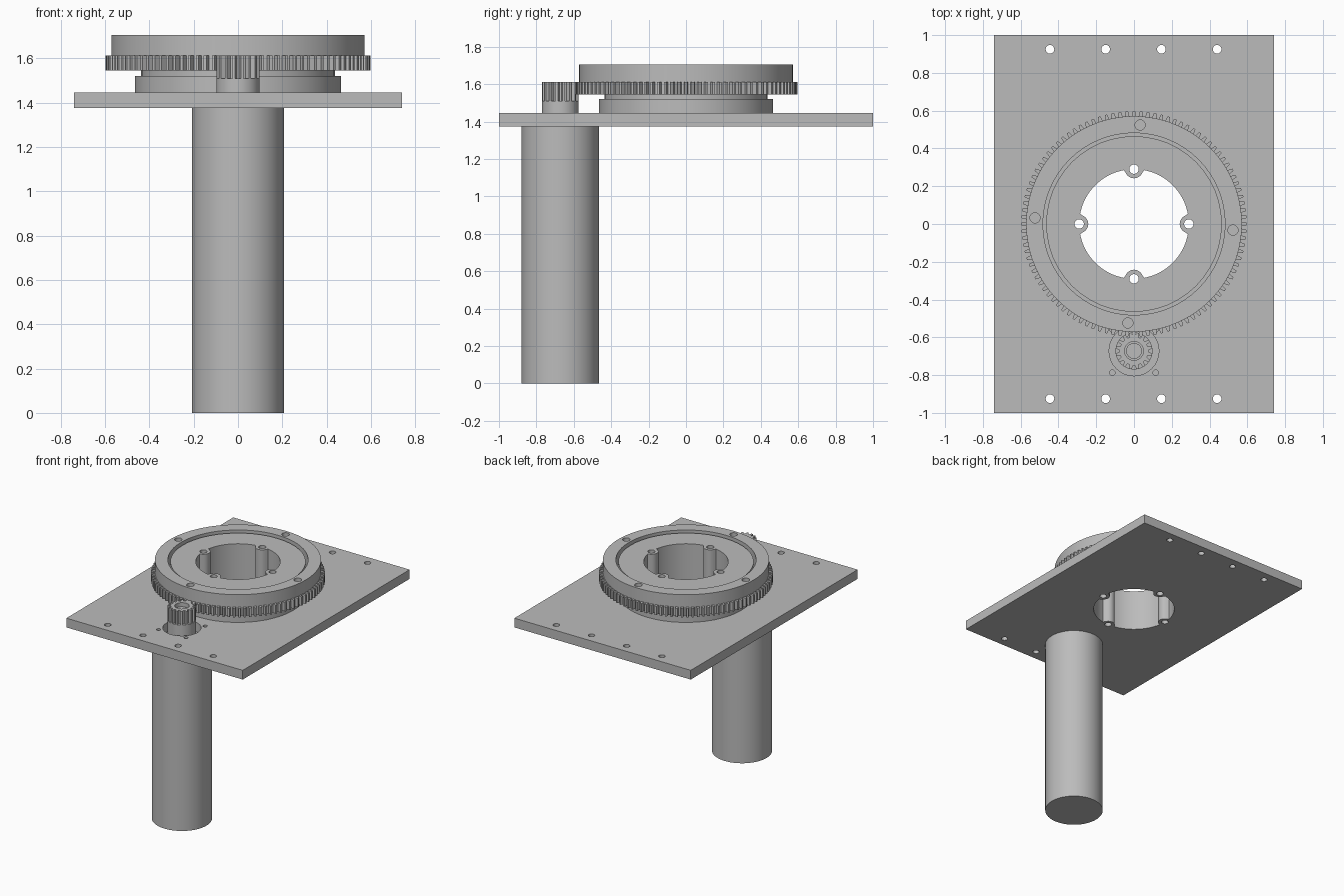
import bpy
import bmesh
from math import cos, sin, pi, sqrt, radians

if "Cube" in bpy.data.objects:
    bpy.data.objects.remove(bpy.data.objects["Cube"])

GREY = (0.5, 0.5, 0.5, 1)
steel = bpy.data.materials.new("plain grey metal")
steel.use_nodes = True
steel.diffuse_color = GREY
steel.node_tree.nodes["Principled BSDF"].inputs["Base Color"].default_value = GREY


def circle(r, cx=0, cy=0, n=24):
    return [(cx + r * cos(2 * pi * i / n), cy + r * sin(2 * pi * i / n)) for i in range(n)]


def gear(root, tip, teeth, cy=0, phase=0):
    """Outline with straight-sided teeth."""
    pts = []
    for i in range(teeth):
        for offset, r in ((-0.32, root), (-0.17, tip), (0.17, tip), (0.32, root)):
            a = 2 * pi * (i + phase + offset) / teeth
            pts.append((r * cos(a), cy + r * sin(a)))
    return pts


def lobed_bore(r, lobe, n=240):
    """Round bore with four bolt bosses bulging inwards."""
    pts = []
    for i in range(n):
        a = 2 * pi * i / n
        d = (a + pi / 4) % (pi / 2) - pi / 4
        gap = lobe ** 2 - (r * sin(d)) ** 2
        rad = r * cos(d) - sqrt(gap) if gap > 0 else r
        pts.append((rad * cos(a), rad * sin(a)))
    return pts


def slab(name, z0, z1, outline, holes=()):
    """Extrude a flat outline with holes from z0 to z1."""
    curve = bpy.data.curves.new(name, 'CURVE')
    curve.dimensions = '2D'
    curve.fill_mode = 'BOTH'
    curve.extrude = (z1 - z0) / 2
    for pts in (outline, *holes):
        spline = curve.splines.new('POLY')
        spline.points.add(len(pts) - 1)
        for p, (x, y) in zip(spline.points, pts):
            p.co = (x, y, 0, 1)
        spline.use_cyclic_u = True
    temp = bpy.data.objects.new(name + " outline", curve)
    bpy.context.collection.objects.link(temp)
    graph = bpy.context.evaluated_depsgraph_get()
    mesh = bpy.data.meshes.new_from_object(temp.evaluated_get(graph))
    bpy.data.objects.remove(temp)
    bpy.data.curves.remove(curve)

    # Weld caps to walls and place the slab
    bm = bmesh.new()
    bm.from_mesh(mesh)
    bmesh.ops.remove_doubles(bm, verts=bm.verts, dist=0.0001)
    bmesh.ops.translate(bm, verts=bm.verts, vec=(0, 0, (z0 + z1) / 2))
    bmesh.ops.recalc_face_normals(bm, faces=bm.faces)
    bm.to_mesh(mesh)
    bm.free()
    mesh.materials.clear()
    mesh.materials.append(steel)
    obj = bpy.data.objects.new(name, mesh)
    bpy.context.collection.objects.link(obj)
    bpy.ops.object.select_all(action='DESELECT')
    obj.select_set(True)
    bpy.context.view_layer.objects.active = obj
    bpy.ops.object.shade_smooth_by_angle(angle=radians(25))
    return obj


MOTOR_Y = -0.672
PLATE_Z, PLATE_TOP = 1.375, 1.445

# Shared bore and bolt holes of plate and inner ring
bore = [lobed_bore(0.29, 0.048)]
bore += [circle(0.025, 0.29 * cos(k * pi / 2), 0.29 * sin(k * pi / 2), 16) for k in range(4)]

# Mounting plate
edge_holes = [circle(0.023, x, y, 16) for x in (-0.445, -0.15, 0.145, 0.44) for y in (-0.925, 0.925)]
motor_holes = [circle(0.015, x, MOTOR_Y + y, 12) for x in (-0.115, 0.115) for y in (-0.115, 0.115)]
slab("mounting_plate", PLATE_Z, PLATE_TOP,
     [(-0.74, -1), (0.74, -1), (0.74, 1), (-0.74, 1)],
     bore + edge_holes + motor_holes + [circle(0.132, 0, MOTOR_Y, 32)])

# Motor body below the plate
slab("motor_body", 0, PLATE_Z, circle(0.207, 0, MOTOR_Y, 64))

# Fixed inner ring of the bearing
slab("inner_ring_base", PLATE_TOP, 1.52, circle(0.465, n=48), bore)
slab("inner_ring_neck", 1.52, 1.55, circle(0.437, n=48), bore)
slab("inner_ring_top", 1.55, 1.69, circle(0.465, n=48), bore)

# Rotating toothed outer ring with blind bolt holes
bolts = [circle(0.027, 0.525 * cos(a), 0.525 * sin(a), 20)
         for a in (k * pi / 2 - 0.062 for k in range(4))]
slab("ring_gear", 1.545, 1.612, gear(0.57, 0.597, 100), [circle(0.46, n=64)])
slab("outer_ring", 1.612, 1.655, circle(0.571, n=96), [circle(0.482, n=64)])
slab("outer_ring_top", 1.655, 1.705, circle(0.571, n=96), [circle(0.482, n=64)] + bolts)

# Drive pinion with collar and recessed shaft end
slab("pinion_collar", PLATE_Z, 1.51, circle(0.098, 0, MOTOR_Y, 40))
slab("pinion_teeth", 1.51, 1.612, gear(0.076, 0.098, 16, MOTOR_Y, 0.5), [circle(0.05, 0, MOTOR_Y)])
slab("motor_shaft", 1.51, 1.585, circle(0.042, 0, MOTOR_Y))
